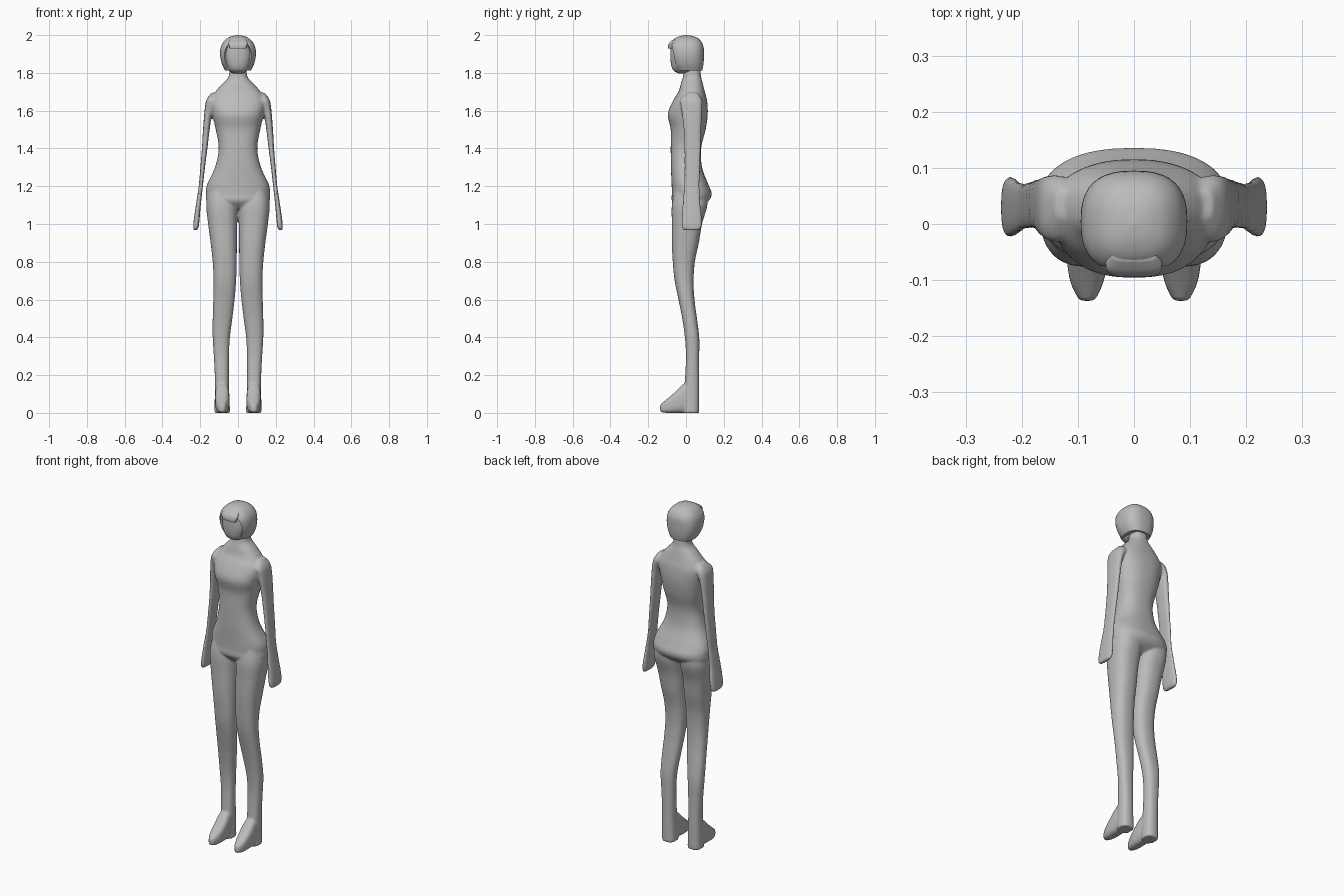
import bpy, bmesh, math

if "Cube" in bpy.data.objects:
    bpy.data.objects.remove(bpy.data.objects["Cube"])

grey = bpy.data.materials.new("plain grey")
grey.diffuse_color = (0.5, 0.5, 0.5, 1)
grey.use_nodes = True
grey.node_tree.nodes["Principled BSDF"].inputs["Base Color"].default_value = grey.diffuse_color


def catmull(a, b, c, d, t):
    return 0.5 * (2 * b + (c - a) * t + (2 * a - 5 * b + 4 * c - d) * t * t
                  + (3 * b - a - 3 * c + d) * t ** 3)


def loft(bm, sections, n=2.4, axis="z", side=1, count=40, steps=5):
    """Smooth tube; section = (position, x0, x1, v0, v1), v is y (or z along axis y)."""
    s, rows = sections, []
    for i in range(len(s) - 1):
        quad = (s[max(i - 1, 0)], s[i], s[i + 1], s[min(i + 2, len(s) - 1)])
        rows += [[catmull(*v, k / steps) for v in zip(*quad)] for k in range(steps)]
    rows.append(list(s[-1]))
    rings = []
    for p, x0, x1, v0, v1 in rows:
        ring = []
        for k in range(count):
            a = 2 * math.pi * k / count
            c, q = math.cos(a), math.sin(a)
            x = (x0 + x1) / 2 + (x1 - x0) / 2 * math.copysign(abs(c) ** (2 / n), c)
            v = (v0 + v1) / 2 + (v1 - v0) / 2 * math.copysign(abs(q) ** (2 / n), q)
            co = (side * x, v, p) if axis == "z" else (side * x, p, v)
            ring.append(bm.verts.new(co))
        rings.append(ring)
    for r, t in zip(rings, rings[1:]):
        for k in range(count):
            j = (k + 1) % count
            bm.faces.new((r[k], r[j], t[j], t[k]))
    bm.faces.new(rings[0])
    bm.faces.new(rings[-1])


def sym(rows):
    return [(z, -h, h, a, b) for z, h, a, b in rows]


def finish(name, bm):
    bmesh.ops.recalc_face_normals(bm, faces=bm.faces)
    me = bpy.data.meshes.new(name)
    bm.to_mesh(me)
    bm.free()
    ob = bpy.data.objects.new(name, me)
    bpy.context.collection.objects.link(ob)
    me.materials.append(grey)
    for p in me.polygons:
        p.use_smooth = True
    return ob


# body: torso, legs, feet and arms fused into one skin
body = bmesh.new()
loft(body, sym([
    (1.08, .09, -.04, .06), (1.12, .163, -.074, .118), (1.16, .17, -.075, .136),
    (1.21, .163, -.076, .118), (1.3, .122, -.08, .085), (1.4, .102, -.081, .08),
    (1.5, .118, -.081, .104), (1.58, .136, -.096, .115), (1.65, .147, -.07, .112),
    (1.70, .12, -.04, .10), (1.74, .085, -.028, .09), (1.78, .05, -.016, .08),
    (1.84, .045, -.01, .075)]))
leg = [(1.18, .02, .155, -.06, .11), (1.10, .003, .168, -.075, .113),
       (1.0, .005, .158, -.075, .085), (.9, .006, .145, -.075, .068),
       (.8, .007, .134, -.07, .047), (.7, .01, .129, -.06, .04),
       (.6, .018, .131, -.04, .045), (.5, .03, .134, -.02, .058),
       (.4, .043, .134, -.006, .07), (.3, .048, .128, 0, .07),
       (.2, .048, .123, -.004, .07), (.1, .046, .123, -.01, .07),
       (0, .042, .125, -.015, .07)]
foot = [(.03, .05, .118, 0, .16), (-.01, .046, .121, 0, .155), (-.06, .046, .12, 0, .108),
        (-.105, .055, .113, 0, .07), (-.137, .07, .097, .006, .045)]
arm = [(1.695, .11, .14, .01, .06), (1.66, .10, .166, -.03, .085),
       (1.61, .132, .176, -.025, .085), (1.5, .150, .185, -.012, .08),
       (1.4, .162, .191, -.008, .078), (1.3, .175, .199, -.008, .075),
       (1.2, .186, .208, -.01, .072), (1.1, .197, .223, -.018, .077),
       (1.03, .203, .233, -.023, .084), (.985, .208, .237, -.022, .082),
       (.967, .216, .234, -.008, .07)]
for side in (1, -1):
    loft(body, leg, side=side)
    loft(body, foot, n=3, axis="y", side=side)
    loft(body, arm, n=2.6, side=side)
body_ob = finish("body", body)
rm = body_ob.modifiers.new("fuse", "REMESH")
rm.mode = "VOXEL"
rm.voxel_size = 0.006
rm.use_smooth_shade = True
sm = body_ob.modifiers.new("soften", "SMOOTH")
sm.factor = 0.5
sm.iterations = 4

# face
face = bmesh.new()
loft(face, sym([(1.797, .025, -.04, .03), (1.815, .052, -.068, .05), (1.85, .068, -.08, .06),
                (1.9, .074, -.083, .06), (1.95, .058, -.078, .05), (1.975, .03, -.05, .03)]))
finish("face", face)

# bobbed hair with an opening cut for the face
hair = bmesh.new()
loft(hair, sym([(1.812, .068, -.052, .086), (1.85, .086, -.074, .093), (1.9, .095, -.086, .095),
                (1.945, .088, -.086, .091), (1.978, .064, -.064, .071),
                (1.994, .034, -.035, .04), (2.0, .004, -.004, .005)]), n=2.6)
hair_ob = finish("hair", hair)
cut = bmesh.new()
loft(cut, sym([(1.76, .058, -.2, -.052), (1.84, .068, -.2, -.052), (1.9, .072, -.2, -.052),
               (1.94, .058, -.2, -.052), (1.952, .045, -.2, -.052)]), n=12)
cut_ob = finish("hair_opening_cutter", cut)
cut_ob.hide_render = True
bo = hair_ob.modifiers.new("opening", "BOOLEAN")
bo.operation = "DIFFERENCE"
bo.solver = "EXACT"
bo.object = cut_ob
bpy.context.view_layer.objects.active = hair_ob
hair_ob.select_set(True)
bpy.ops.object.modifier_apply(modifier="opening")
bpy.data.objects.remove(cut_ob)
bpy.ops.object.shade_smooth_by_angle(angle=math.radians(40))
hair_ob.select_set(False)

# fringe over the forehead
fringe = bmesh.new()
loft(fringe, sym([(1.928, .042, -.094, -.06), (1.945, .048, -.094, -.055),
                  (1.962, .05, -.086, -.05), (1.978, .04, -.066, -.03)]), n=4)
fringe_ob = finish("fringe", fringe)
bpy.context.view_layer.objects.active = fringe_ob
fringe_ob.select_set(True)
bpy.ops.object.shade_smooth_by_angle(angle=math.radians(40))
